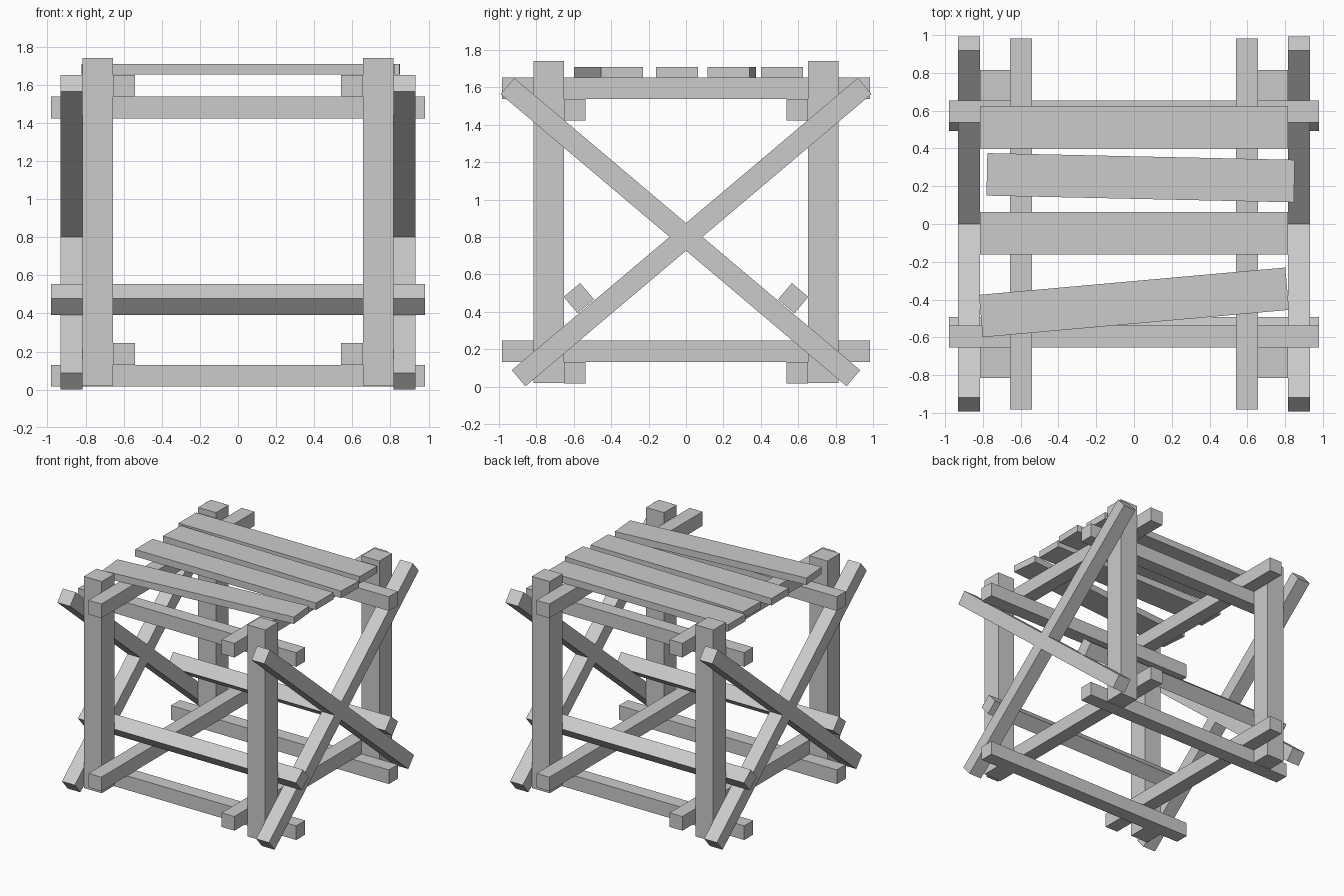
import bpy
from math import radians, atan2, hypot
from mathutils import Matrix, Vector

if "Cube" in bpy.data.objects:
    bpy.data.objects.remove(bpy.data.objects["Cube"])


def beam(name, center, size, axis='Z', angle=0.0):
    """Box of given size, turned about one axis through its centre."""
    bpy.ops.mesh.primitive_cube_add(size=1)
    ob = bpy.context.object
    ob.name = name
    ob.data.transform(Matrix.Diagonal(Vector(size).to_4d()))
    ob.data.transform(Matrix.Rotation(angle, 4, axis))
    ob.location = center
    return ob


T = 0.115                                # beam thickness
brace_run, brace_rise = 1.85, 1.562
tilt = atan2(brace_rise, brace_run)
brace_len = hypot(brace_run, brace_rise)

for s in (-1, 1):
    # corner posts
    for t in (-1, 1):
        beam("corner_post", (s * 0.735, t * 0.733, 0.88), (0.16, 0.163, 1.72))

    # horizontal rails: one pair at the bottom, one at the top
    for z in (0.073, 1.48):
        beam("cross_rail", (0, s * 0.595, z), (1.96, T, T))
        beam("side_rail", (s * 0.598, 0, z + T), (T, 1.965, T))

    # crossed diagonal braces on each side
    for t in (-1, 1):
        beam("diagonal_brace", (s * 0.873, t * 0.03, 0.826),
             (T, brace_len, 0.113), 'X', t * tilt)

    # tilted stretcher resting on the braces
    beam("tilted_stretcher", (0, s * 0.573, 0.473), (1.96, 0.115, 0.115),
         'X', -s * tilt)

# loose top slats: x, y, angle
for x, y, a in ((0, 0.513, 0), (0.035, 0.245, -1.25), (0, -0.048, 0), (0, -0.415, 5.1)):
    beam("top_slat", (x, y, 1.681), (1.628, 0.225, 0.056), 'Z', radians(a))
